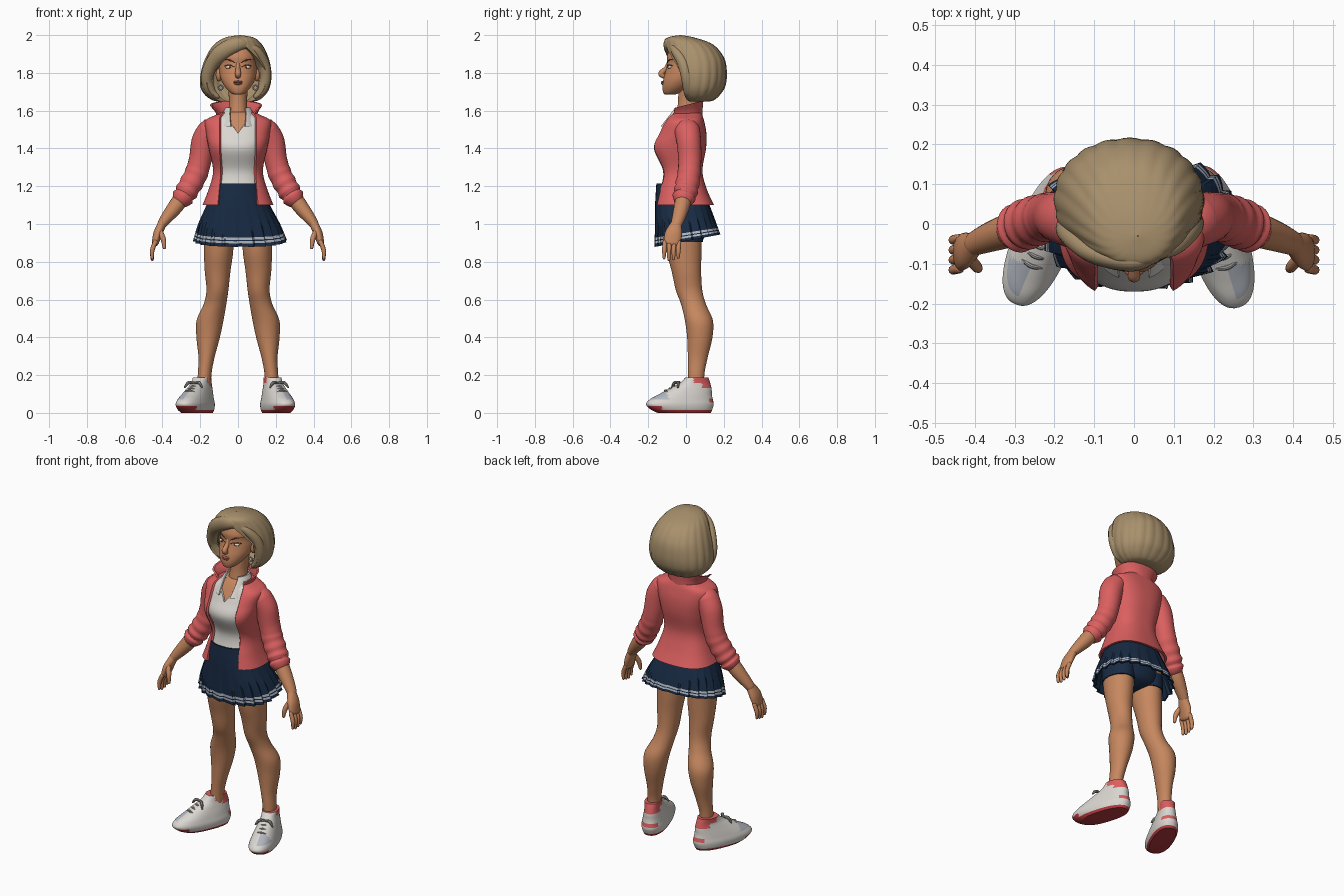
import bpy, bmesh, math
from mathutils import Vector, Matrix

if "Cube" in bpy.data.objects:
    bpy.data.objects.remove(bpy.data.objects["Cube"])


def material(name, code):
    rgb = [int(code[k:k + 2], 16) / 255 for k in (0, 2, 4)]
    col = [c / 12.92 if c < .04 else ((c + .055) / 1.055) ** 2.4 for c in rgb] + [1]
    m = bpy.data.materials.new(name)
    m.use_nodes = True
    m.diffuse_color = col
    m.node_tree.nodes["Principled BSDF"].inputs["Base Color"].default_value = col
    return m


SKIN = material("skin", "C6875F")
HAIR = material("ash blonde hair", "A8906C")
CORAL = material("coral", "DC6060")
NAVY = material("navy", "182B44")
WHITE = material("off white", "DAD6D0")
GREY = material("grey", "A3A09B")
RED = material("sole red", "B83A3E")
LIP = material("lip", "B0685A")
BROWN = material("brow brown", "6E4230")
PANEL = material("pale blue grey", "B2B7C0")
UNIT = Matrix.Identity(4)


def spline(keys, steps):
    out = []
    for i in range(len(keys) - 1):
        quad = [keys[min(max(i + d, 0), len(keys) - 1)] for d in (-1, 0, 1, 2)]
        for k in range(steps):
            t = k / steps
            out.append([q + .5 * t * (r - p + t * (2 * p - 5 * q + 4 * r - s + t * (3 * (q - r) + s - p)))
                        for p, q, r, s in zip(*quad)])
    return out + [list(keys[-1])]


def polar(x, y, z, rx, ry, a, e):
    s, c = math.sin(a), math.cos(a)
    return Vector((x + rx * math.copysign(abs(s) ** e, s), y - ry * math.copysign(abs(c) ** e, c), z))


def build(name, rows, mats, paint=None, place=UNIT, hollow=False):
    """Skin closed loops of points, cap both ends and colour faces by rule."""
    bm = bmesh.new()
    grid = [[bm.verts.new(p) for p in row] for row in rows]
    m = len(rows[0])
    for i in range(len(rows) - 1):
        for j in range(m):
            k = (j + 1) % m
            f = bm.faces.new((grid[i][j], grid[i][k], grid[i + 1][k], grid[i + 1][j]))
            if paint:
                f.material_index = paint(f.calc_center_median(), i, j)
    for i in (0, -1):
        row = grid[i]
        if hollow:
            for j in range(m // 2 - 1):
                bm.faces.new((row[j], row[j + 1], row[m - 2 - j], row[m - 1 - j]))
        else:
            f = bm.faces.new(row)
            if paint:
                f.material_index = paint(f.calc_center_median(), i, 0)
    bm.transform(place)
    bmesh.ops.recalc_face_normals(bm, faces=bm.faces)
    me = bpy.data.meshes.new(name)
    bm.to_mesh(me)
    bm.free()
    for mat in mats:
        me.materials.append(mat)
    me.shade_smooth()
    me.set_sharp_from_angle(angle=math.radians(40))
    ob = bpy.data.objects.new(name, me)
    bpy.context.collection.objects.link(ob)


def stack(name, keys, mats, e=.95, n=40, steps=6, paint=None, place=UNIT):
    """Solid loft of level rings: x, y, z, half width, half depth."""
    rows = [[polar(*k, math.tau * j / n, e) for j in range(n)] for k in spline(keys, steps)]
    build(name, rows, mats, paint, place)


def shell(name, keys, mats, thick, e=.9, n=72, steps=6, wave=lambda s, a: 1, tilt=0, paint=None):
    """Thick wall of level rings, open at the front between two angles."""
    rings, rows = spline(keys, steps), []
    for i, (x, y, z, rx, ry, right, left) in enumerate(rings):
        s = i / (len(rings) - 1)
        a0, a1 = math.radians(right), math.radians(360 - left)
        wall = [[], []]
        for j in range(n + 1):
            a = a0 + (a1 - a0) * j / n
            w = wave(s, a)
            for side, inset in enumerate((0, thick)):
                p = polar(x, y, z, max(rx - inset, .001) * w, max(ry - inset, .001) * w, a, e)
                p.z += tilt * s * p.y
                wall[side].append(p)
        rows.append(wall[0] + wall[1][::-1])
    build(name, rows, mats, paint, hollow=True)


def tube(name, keys, mat, n=16, steps=6, place=UNIT, ripple=lambda s: 1):
    """Round-ended limb along a path: x, y, z, radius across, radius in y."""
    path = spline(keys, steps)
    rows = []

    def ring(c, t, ra, rb):
        b = (Vector((0, 1, 0)) - t * t.y).normalized()
        a = t.cross(b)
        rows.append([c + a * ra * math.cos(math.tau * j / n) + b * rb * math.sin(math.tau * j / n) for j in range(n)])

    last = len(path) - 1
    for i, (x, y, z, ra, rb) in enumerate(path):
        t = (Vector(path[min(i + 1, last)][:3]) - Vector(path[max(i - 1, 0)][:3])).normalized()
        c, w = Vector((x, y, z)), ripple(i / last)
        for off, k in ((.9, .4), (.55, .8)) if i == 0 else ():
            ring(c - t * ra * off, t, ra * k, rb * k)
        ring(c, t, ra * w, rb * w)
        for off, k in ((.55, .8), (.9, .4)) if i == last else ():
            ring(c + t * ra * off, t, ra * k, rb * k)
    build(name, rows, [mat], place=place)


def ball(name, x, y, z, rx, ry, rz, mat):
    angles = [math.pi * (k / 12 - .5) * .98 for k in range(13)]
    stack(name, [(x, y, z + rz * math.sin(t), rx * math.cos(t), ry * math.cos(t)) for t in angles],
          [mat], e=1, n=20, steps=1)


def hoop(name, loc, big, small, rot, mat):
    bpy.ops.mesh.primitive_torus_add(location=loc, rotation=rot, major_radius=big, minor_radius=small,
                                     major_segments=32, minor_segments=8)
    ob = bpy.context.object
    ob.name = name
    ob.data.materials.append(mat)
    ob.data.shade_smooth()


# Head, neck and face
stack("head", [(0, -.085, 1.685, .02, .025), (0, -.075, 1.695, .04, .045), (0, -.05, 1.725, .068, .075),
               (0, -.02, 1.765, .09, .1), (0, .01, 1.81, .1, .118), (0, .02, 1.85, .1, .12),
               (0, .02, 1.89, .1, .12), (0, .02, 1.94, .08, .095), (0, .02, 1.975, .03, .04)], [SKIN])
stack("neck", [(0, 0, 1.5, .07, .06), (0, .005, 1.58, .054, .056), (0, .013, 1.65, .048, .055),
               (0, .02, 1.76, .055, .06)], [SKIN], e=1)
tube("nose", [(0, -.088, 1.86, .009, .01), (0, -.105, 1.825, .012, .012), (0, -.131, 1.796, .016, .016),
              (0, -.112, 1.78, .013, .012)], SKIN)
ball("upper_lip", 0, -.115, 1.752, .026, .017, .007, LIP)
ball("lower_lip", 0, -.115, 1.743, .023, .017, .008, LIP)

# Bob haircut with a swept fringe
shell("hair", [(.01, -.03, 2, .003, .003, 12, -12), (.008, -.025, 1.987, .075, .07, 12, -12),
               (0, .017, 1.95, .126, .125, 14, -10), (-.005, .048, 1.88, .165, .152, 38, 24),
               (-.01, .058, 1.8, .185, .157, 58, 52), (-.015, .06, 1.73, .183, .147, 59, 52),
               (-.015, .06, 1.685, .16, .12, 56, 50), (-.013, .06, 1.657, .125, .09, 54, 50),
               (-.012, .06, 1.648, .095, .062, 54, 50)],
      [HAIR], .045, e=.95, n=108, wave=lambda s, a: 1 + .024 * (abs(math.sin(10 * a + 3 * s)) - .5) * min(1, 4 * s))
tube("fringe_right", [(.06, -.075, 1.945, .018, .015), (0, -.095, 1.952, .036, .024), (-.085, -.075, 1.91, .043, .03),
                      (-.14, -.04, 1.845, .036, .03), (-.165, -.01, 1.77, .032, .03), (-.145, .005, 1.705, .026, .024),
                      (-.11, .01, 1.675, .013, .016)], HAIR)
tube("fringe_left", [(.05, -.08, 1.948, .012, .012), (.1, -.055, 1.915, .024, .024), (.137, -.015, 1.85, .029, .03),
                     (.145, .005, 1.77, .03, .03), (.125, .01, 1.705, .024, .024),
                     (.095, .012, 1.675, .013, .016)], HAIR)

# Open jacket with a flared collar
body = [(0, -.01, 1.1, .188, .158, 28, 28), (0, -.02, 1.18, .157, .132, 33, 33), (0, -.025, 1.28, .132, .112, 40, 38),
        (0, -.04, 1.4, .155, .146, 33, 33), (0, -.022, 1.48, .17, .13, 29, 29), (0, -.01, 1.545, .174, .106, 28, 28),
        (0, -.004, 1.577, .12, .09, 42, 42), (0, 0, 1.592, .088, .078, 56, 56)]
shell("jacket", body, [CORAL], .013, e=.75)
shell("jacket_collar", [(-.005, -.008, 1.55, .1, .096, 56, 56), (-.007, -.008, 1.595, .114, .096, 56, 56),
                        (-.01, -.008, 1.63, .138, .1, 62, 62)], [CORAL], .01, tilt=.25)

# Shirt with an open neck, and the chest inside it
necks = (0, 0, 0, 0, 15, 30, 34)
shell("shirt", [(x, y, z, rx - .012, ry - .016, a, a) for (x, y, z, rx, ry, p, q), a in zip(body[1:], necks)],
      [WHITE], .01, e=.85)
stack("chest", [(x, y, z, rx - .026, ry - .028) for x, y, z, rx, ry, p, q in body[3:]], [SKIN], e=.85)
shell("shirt_collar", [(0, -.003, 1.617, .066, .066, 36, 36), (0, -.012, 1.58, .084, .082, 29, 29),
                       (0, -.036, 1.515, .1, .105, 20, 20)], [WHITE], .008)
hoop("necklace", (0, -.03, 1.565), .06, .005, (.5, 0, 0), GREY)

# Pleated skirt with hem stripes, and shorts under it
shell("skirt", [(0, -.035, 1.215, .128, .122, 0, 0), (0, -.024, 1.12, .16, .139, 0, 0),
                (.005, -.005, 1, .215, .158, 0, 0), (.01, .008, .91, .243, .17, 0, 0)],
      [NAVY, PANEL], .008, e=.85, n=132, steps=16, tilt=.19,
      wave=lambda s, a: 1 + .09 * s * s * ((a * 22 / math.tau + .001) % 1 - .5),
      paint=lambda c, i, j: 1 if i in (39, 40, 42, 43) and j < 132 else 0)
stack("shorts", [(0, -.01, .89, .03, .05), (0, -.008, .92, .13, .1), (0, -.01, 1, .16, .115),
                 (0, -.02, 1.12, .14, .11)], [NAVY])


def shoe_colour(c, i, j):
    if c.z < .016 or (c.z < .036 and c.y < -.15):
        return 1
    if (c.z > .135 and c.y > .075) or (c.z > .16 and c.y > .03) or (.055 < c.z < .075 and c.y > .11):
        return 2
    return 3 if .07 < c.z < .115 and c.y < -.115 and c.x > 0 else 0


for side, s, stance, turn in (("left", 1, .2, 17), ("right", -1, .213, 23)):
    flip = Matrix.Diagonal((s, 1, 1, 1))

    # Eyes, brows, ears and earrings
    ball(side + "_eye", s * .045, -.084, 1.83, .022, .012, .009, WHITE)
    ball(side + "_iris", s * .043, -.092, 1.83, .006, .006, .006, BROWN)
    tube(side + "_eyelid", [(.02, -.099, 1.833, .002, .003), (.045, -.093, 1.842, .003, .003),
                            (.071, -.071, 1.837, .002, .003)], BROWN, n=8, place=flip)
    tube(side + "_eyebrow", [(.016, -.098, 1.854, .003, .003), (.05, -.086, 1.87, .004, .004),
                             (.08, -.055, 1.872, .002, .003)], BROWN, n=8, place=flip)
    ball(side + "_ear", s * .1, .01, 1.79, .018, .025, .035, SKIN)
    hoop(side + "_earring", (s * .092, -.008, 1.722), .012, .004, (math.pi / 2, 0, 0), PANEL)

    # Pushed-up sleeve with folds, then forearm and palm
    tube(side + "_sleeve", [(.15, .006, 1.497, .063, .068), (.18, .015, 1.437, .066, .065), (.2, .02, 1.34, .06, .061),
                            (.222, .016, 1.265, .061, .061), (.262, .003, 1.19, .06, .062),
                            (.293, -.011, 1.14, .055, .058)], CORAL, n=28, steps=8, place=flip,
         ripple=lambda t: 1 + .08 * math.sin(46 * t) * max(0, t - .45) / .5)
    tube(side + "_forearm", [(.27, -.004, 1.18, .04, .042), (.325, -.02, 1.1, .041, .042),
                             (.372, -.037, 1.04, .033, .036), (.403, -.05, 1, .025, .03)], SKIN, n=20, place=flip)
    tube(side + "_palm", [(.4, -.05, 1.005, .023, .028), (.424, -.066, .95, .024, .045),
                          (.438, -.075, .9, .018, .044)], SKIN, n=20, place=flip)
    for f in range(4):
        y, tip = -.112 + .025 * f, .81 + .008 * abs(f - 1.3)
        tube(f"{side}_finger_{f + 1}", [(.438, y, .905, .012, .012), (.454, y - .003, .86, .012, .012),
                                        (.454, y - .004, tip, .008, .008)], SKIN, n=10, place=flip)
    tube(side + "_thumb", [(.415, -.085, .965, .015, .016), (.396, -.107, .92, .014, .014),
                           (.39, -.114, .875, .009, .009)], SKIN, n=12, place=flip)

    # Leg with knee and full calf, and shorts hem
    stack(side + "_leg", [(.09, -.01, 1.05, .08, .1), (.1, -.014, .95, .079, .098), (.103, -.01, .85, .077, .092),
                          (.108, .002, .75, .068, .078), (.109, .016, .65, .058, .07), (.122, .04, .575, .06, .066),
                          (.148, .068, .49, .071, .074), (.158, .073, .4, .062, .067), (.167, .062, .29, .042, .052),
                          (.177, .054, .2, .036, .043), (.18, .055, .09, .036, .043)], [SKIN], e=1, place=flip)
    stack(side + "_shorts_hem", [(.1, -.014, .99, .086, .105), (.102, -.012, .905, .084, .103)],
          [NAVY], e=1, place=flip)

    # Trainer turned outwards, with laces
    foot = flip @ Matrix.Translation((stance, 0, 0)) @ Matrix.Rotation(math.radians(turn), 4, "Z")
    stack(side + "_shoe", [(0, -.01, 0, .06, .145), (0, -.025, .018, .07, .168), (0, -.034, .045, .073, .185),
                           (0, -.026, .072, .067, .172), (0, -.004, .098, .06, .145), (0, .024, .128, .051, .116),
                           (0, .05, .158, .044, .082), (0, .061, .188, .045, .06)],
          [WHITE, RED, CORAL, PANEL], e=.85, n=56, paint=shoe_colour, place=foot)
    for k in range(5):
        y, z = -.115 + .026 * k, .118 + .0112 * k
        tube(f"{side}_lace_{k + 1}", [(-.038, y + .012, z - .016, .005, .005), (0, y, z, .006, .006),
                                      (.038, y + .012, z - .016, .005, .005)], GREY, n=8, place=foot)
    for d in (-1, 1):
        tube(side + "_bow", [(0, -.04, .158, .006, .006), (d * .03, -.052, .16, .009, .009),
                             (d * .05, -.06, .136, .005, .005)], GREY, n=8, place=foot)
